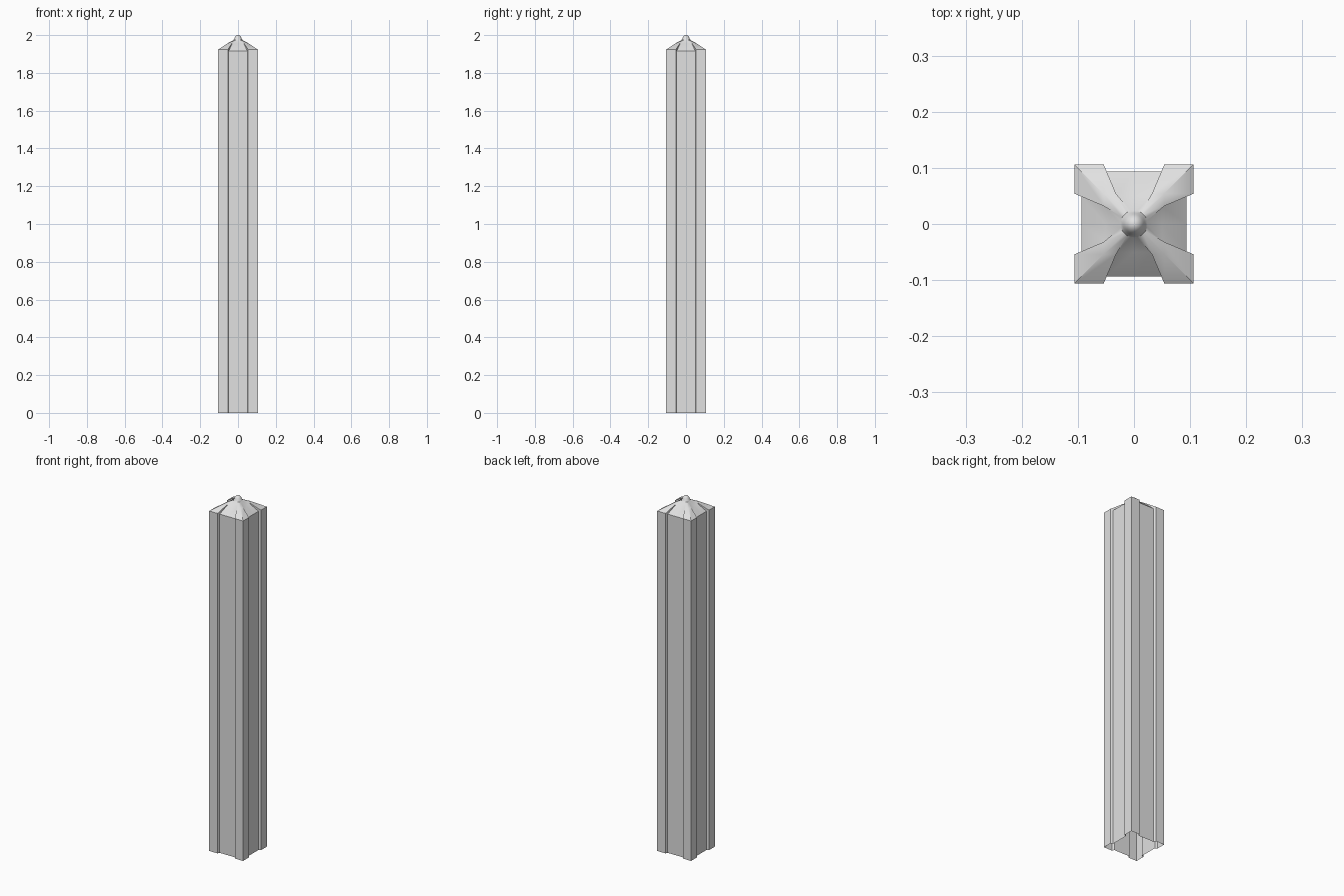
import bpy, bmesh, math

if "Cube" in bpy.data.objects:
    bpy.data.objects.remove(bpy.data.objects["Cube"])

mat = bpy.data.materials.new("light grey")
mat.diffuse_color = (0.75, 0.75, 0.75, 1)
mat.use_nodes = True
mat.node_tree.nodes["Principled BSDF"].inputs["Base Color"].default_value = mat.diffuse_color


def section(corner, flank, panel_x, panel_y, z_corner, z_panel):
    """One side of the cross-section turned four times, counter-clockwise."""
    side = [(-corner, -corner, z_corner), (-flank, -corner, z_corner),
            (-panel_x, -panel_y, z_panel), (0, -panel_y, z_panel),
            (panel_x, -panel_y, z_panel), (flank, -corner, z_corner)]
    ring = []
    for k in range(4):
        c, s = round(math.cos(k * math.pi / 2)), round(math.sin(k * math.pi / 2))
        ring += [(x * c - y * s, x * s + y * c, z) for x, y, z in side]
    return ring


def circle(radius, z):
    """Round ring whose points follow the cross-section."""
    start = math.radians(-135)
    return [(radius * math.cos(start + i * math.tau / 24),
             radius * math.sin(start + i * math.tau / 24), z) for i in range(24)]


def loft(name, rings, tip=None):
    bm = bmesh.new()
    rows = [[bm.verts.new(p) for p in ring] for ring in rings]
    n = len(rows[0])
    for a, b in zip(rows, rows[1:]):
        for i in range(n):
            j = (i + 1) % n
            bm.faces.new((a[i], a[j], b[j], b[i]))
    if tip:
        t = bm.verts.new(tip)
        for i in range(n):
            bm.faces.new((rows[-1][i], rows[-1][(i + 1) % n], t))
    me = bpy.data.meshes.new(name)
    bm.to_mesh(me)
    bm.free()
    me.materials.append(mat)
    ob = bpy.data.objects.new(name, me)
    bpy.context.collection.objects.link(ob)
    bpy.ops.object.select_all(action='DESELECT')
    ob.select_set(True)
    bpy.context.view_layer.objects.active = ob
    bpy.ops.object.shade_smooth_by_angle(angle=math.radians(35))
    return ob


# Post shaft: square corners with a recessed panel on each side, open below
eave = section(0.106, 0.054, 0.049, 0.094, 1.923, 1.916)
loft("post_shaft", [section(0.106, 0.054, 0.049, 0.094, 0, 0), eave])

# Post cap: sloping roof whose corner ribs blend into a small round knob
loft("post_cap", [
    eave,
    section(0.054, 0.032, 0.031, 0.050, 1.957, 1.955),
    circle(0.024, 1.973),
    circle(0.020, 1.980),
    circle(0.017, 1.988),
    circle(0.012, 1.995),
    circle(0.006, 1.999),
], tip=(0, 0, 2.0))
